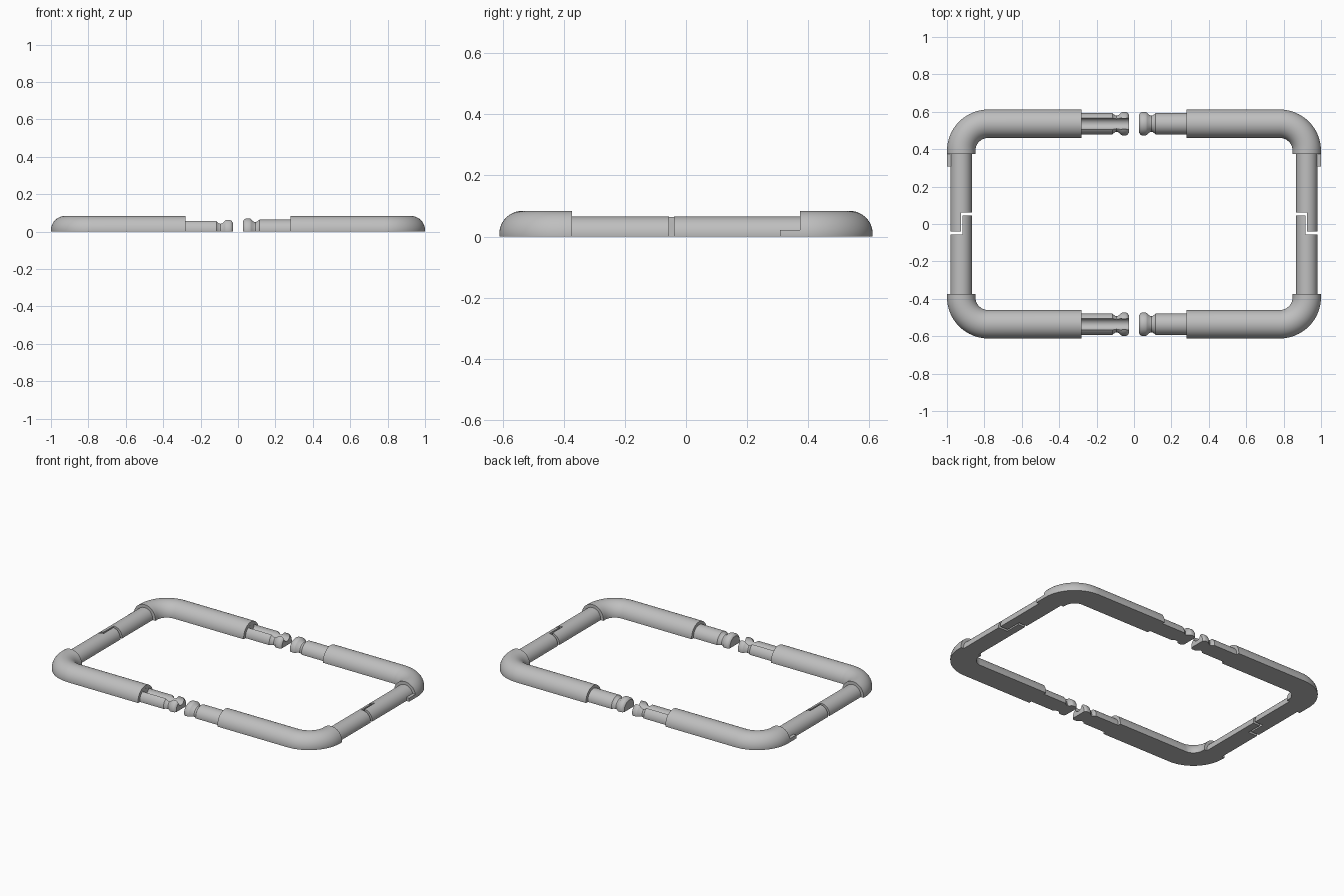
import bpy, bmesh
from math import sin, cos, pi, radians
from mathutils import Vector

cube = bpy.data.objects.get("Cube")
if cube:
    bpy.data.objects.remove(cube)

SEG = 64          # sides of a full round
AXIS_Z = 0.008    # height of the tube axis
R, R_IN = 0.076, 0.057
CX, CY = 0.924, 0.536   # tube axes of the frame sides
BEND = 0.145

grey = bpy.data.materials.new("light_grey")
grey.use_nodes = True
grey.diffuse_color = (0.52, 0.52, 0.52, 1)
grey.node_tree.nodes["Principled BSDF"].inputs["Base Color"].default_value = (0.52, 0.52, 0.52, 1)


def finish(name, bm):
    bmesh.ops.recalc_face_normals(bm, faces=bm.faces)
    mesh = bpy.data.meshes.new(name)
    bm.to_mesh(mesh)
    bm.free()
    mesh.materials.append(grey)
    obj = bpy.data.objects.new(name, mesh)
    bpy.context.collection.objects.link(obj)
    return obj


def slice_off(bm, point, normal):
    """Remove everything on the normal side of a plane and cap the cut."""
    cut = bmesh.ops.bisect_plane(bm, geom=bm.verts[:] + bm.edges[:] + bm.faces[:],
                                 plane_co=point, plane_no=normal, clear_outer=True)
    edges = [e for e in cut["geom_cut"] if isinstance(e, bmesh.types.BMEdge)]
    bmesh.ops.contextual_create(bm, geom=edges)


def tube(name, stations, cuts=(), z=AXIS_Z, flat=True):
    """Round sweep through stations (x, y, heading, radius), flat underneath."""
    bm = bmesh.new()
    rings = []
    for x, y, heading, r in stations:
        side = Vector((-sin(heading), cos(heading), 0))
        ring = []
        for i in range(SEG):
            a = 2 * pi * (i + 0.5) / SEG
            ring.append(bm.verts.new(Vector((x, y, z)) + side * r * cos(a) + Vector((0, 0, r * sin(a)))))
        rings.append(ring)
    for a, b in zip(rings, rings[1:]):
        for i in range(SEG):
            j = (i + 1) % SEG
            bm.faces.new((a[i], a[j], b[j], b[i]))
    bm.faces.new(rings[0])
    bm.faces.new(rings[-1])
    if flat:
        slice_off(bm, (0, 0, 0), (0, 0, -1))
    for point, normal in cuts:
        slice_off(bm, point, normal)
    return finish(name, bm)


def prism(name, outline, z0, z1):
    bm = bmesh.new()
    face = bm.faces.new([bm.verts.new((x, y, z0)) for x, y in outline])
    top = bmesh.ops.extrude_face_region(bm, geom=[face])["geom"]
    bmesh.ops.translate(bm, vec=(0, 0, z1 - z0),
                        verts=[v for v in top if isinstance(v, bmesh.types.BMVert)])
    return finish(name, bm)


def activate(obj):
    bpy.ops.object.select_all(action='DESELECT')
    obj.select_set(True)
    bpy.context.view_layer.objects.active = obj


def carve(obj, cutter):
    cutter.hide_render = True
    mod = obj.modifiers.new("cut", 'BOOLEAN')
    mod.operation, mod.solver, mod.object = 'DIFFERENCE', 'EXACT', cutter
    activate(obj)
    bpy.ops.object.modifier_apply(modifier=mod.name)
    bpy.data.objects.remove(cutter)


# Peg outline: (distance from centre, radius)
PEG = [(0.29, R_IN), (0.115, R_IN), (0.103, 0.046), (0.093, 0.043), (0.083, 0.046),
       (0.07, 0.059), (0.064, 0.062), (0.042, 0.062), (0.035, 0.059), (0.028, 0.05)]

parts = []
for sx, xname in ((1, "left"), (-1, "right")):
    for sy, yname in ((1, "back"), (-1, "front")):
        tag = f"{yname}_{xname}"

        # Rounded corner sleeve
        path = [(sx * 0.282, sy * CY, 0, R)]
        for i in range(17):
            t = pi / 2 * i / 16
            path.append((sx * (CX - BEND + BEND * sin(t)), sy * (CY - BEND + BEND * cos(t)),
                         -sx * sy * t, R))
        path.append((sx * CX, sy * 0.373, -sx * sy * pi / 2, R))
        parts.append(tube(f"{tag}_corner", path))

        # Snap peg, grooved along the top on one side
        peg = tube(f"{tag}_peg", [(sx * d, sy * CY, 0, r) for d, r in PEG])
        if sx < 0:
            carve(peg, tube("groove_cutter", [(x, sy * CY, 0, 0.03) for x in (-0.281, 0.0)],
                            z=0.056, flat=False))
        parts.append(peg)

    # Side rail split by a stepped gap
    rail = tube(f"{xname}_rail", [(sx * CX, y, pi / 2, R_IN) for y in (-0.38, 0.38)])
    step = [(0.8, 0.046), (0.916, 0.046), (0.916, -0.056), (1.05, -0.056),
            (1.05, -0.04), (0.926, -0.04), (0.926, 0.062), (0.8, 0.062)]
    carve(rail, prism("step_cutter", [(sx * x, y) for x, y in step], -0.1, 0.2))
    parts.append(rail)

    # Low locking tab under the back corner
    parts.append(tube(f"{xname}_tab", [(sx * CX, y, pi / 2, R) for y in (0.308, 0.38)],
                      cuts=[((0, 0, 0.022), (0, 0, 1)), ((sx * 0.974, 0, 0), (-sx, 0, 0))]))

for obj in parts:
    activate(obj)
    bpy.ops.object.shade_smooth_by_angle(angle=radians(30))
